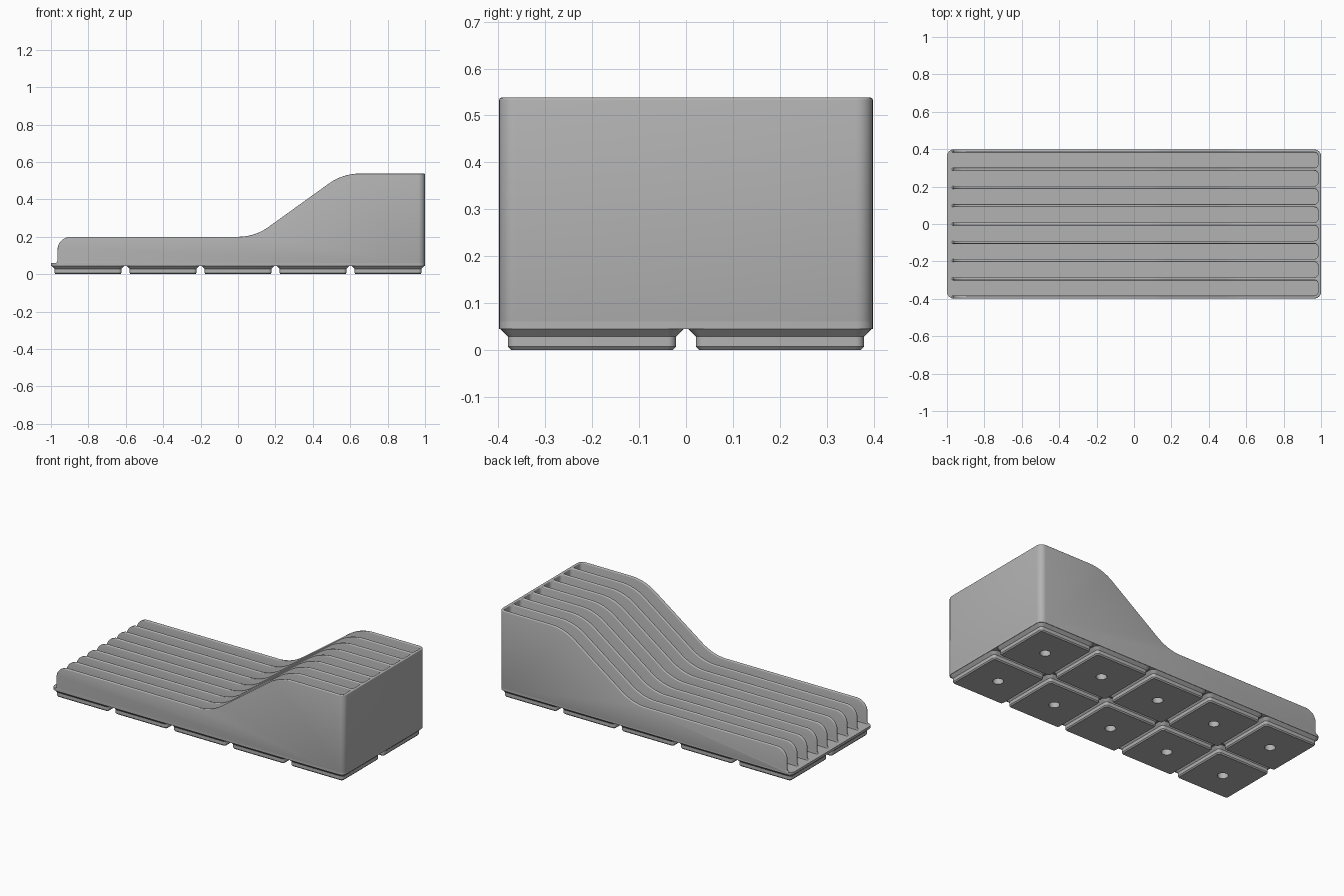
import bpy, bmesh, math

if "Cube" in bpy.data.objects:
    bpy.data.objects.remove(bpy.data.objects["Cube"])

X, Y, TOP = 1.0, 0.3986, 0.538      # half length, half width, height
FLOOR, BASE = 0.06, 0.045           # slot floor, top of the feet
WALL, CORNER, PITCH = 0.016, 0.036, 0.401

grey = bpy.data.materials.new("plain grey")
grey.diffuse_color = (0.45, 0.45, 0.45, 1)
grey.use_nodes = True
grey.node_tree.nodes["Principled BSDF"].inputs["Base Color"].default_value = grey.diffuse_color


def arc(cx, cy, r, a0, a1, n=6):
    """Points on an arc, angles in degrees."""
    angles = [math.radians(a0 + (a1 - a0) * i / n) for i in range(n + 1)]
    return [(cx + r * math.cos(a), cy + r * math.sin(a)) for a in angles]


def rounded_rect(hx, hy, r):
    pts = []
    for k, (sx, sy) in enumerate([(1, 1), (-1, 1), (-1, -1), (1, -1)]):
        pts += arc(sx * (hx - r), sy * (hy - r), r, 90 * k, 90 * k + 90)
    return pts


def circle(r, n=28):
    return [(r * math.cos(math.tau * (i + 0.5) / n),
             r * math.sin(math.tau * (i + 0.5) / n)) for i in range(n)]


def loft(name, rings):
    """Closed solid through rings of equal point count: lists of 3D points."""
    bm = bmesh.new()
    loops = [[bm.verts.new(p) for p in ring] for ring in rings]
    n = len(loops[0])
    for a, b in zip(loops, loops[1:]):
        for i in range(n):
            j = (i + 1) % n
            bm.faces.new((a[i], a[j], b[j], b[i]))
    bm.faces.new(loops[0][::-1])
    bm.faces.new(loops[-1])
    bmesh.ops.recalc_face_normals(bm, faces=bm.faces)
    mesh = bpy.data.meshes.new(name)
    bm.to_mesh(mesh)
    bm.free()
    mesh.materials.append(grey)
    obj = bpy.data.objects.new(name, mesh)
    bpy.context.collection.objects.link(obj)
    return obj


def at_z(pts, z):
    return [(x, y, z) for x, y in pts]


def finish(obj):
    """Apply modifiers and smooth the rounded edges."""
    bpy.ops.object.select_all(action='DESELECT')
    obj.select_set(True)
    bpy.context.view_layer.objects.active = obj
    bpy.ops.object.convert(target='MESH')
    bpy.ops.object.shade_smooth_by_angle(angle=math.radians(35))


# Feet: chamfered square pads, each with a round hole beneath
for i in range(5):
    for j in range(2):
        rings = [at_z(rounded_rect(h, h, r), z) for h, r, z in
                 [(0.197, 0.035, BASE + 0.001), (0.179, 0.017, 0.028),
                  (0.179, 0.017, 0.007), (0.173, 0.012, 0)]]
        rings += [at_z(circle(0.03), 0), at_z(circle(0.03), 0.035)]
        foot = loft("foot", rings)
        foot.location = ((i - 2) * PITCH, (j - 0.5) * PITCH, 0)
        finish(foot)

# Floor slab
plan = rounded_rect(X, Y, CORNER)
finish(loft("floor", [at_z(plan, BASE), at_z(plan, FLOOR)]))

# Comb plan: end wall with nine parallel dividers, slots open to the left
left = -0.99
comb = [(left, -Y)]
comb += arc(X - CORNER, -Y + CORNER, CORNER, -90, 0)
comb += arc(X - CORNER, Y - CORNER, CORNER, 0, 90)
comb.append((left, Y))
step, rs = (2 * Y - WALL) / 8, 0.02
for k in range(8):
    hi = Y - WALL - k * step
    lo = hi - step + WALL
    cx = X - WALL - rs
    comb.append((left, hi))
    comb += arc(cx, hi - rs, rs, 90, 0) + arc(cx, lo + rs, rs, 0, -90)
    comb.append((left, lo))
walls = loft("dividers_and_end_wall", [at_z(comb, 0.04), at_z(comb, 0.7)])

# Side profile: low shelf, curved ramp, high end
slope, R = 35, 0.28
side = [(-0.977, 0.05)]
side += arc(-0.977, FLOOR + 0.012, 0.012, -90, 0, 4)
side += arc(-0.895, 0.13, 0.07, 180, 90, 8)
side += arc(0, 0.2 + R, R, -90, -90 + slope, 8)
side += arc(0.65, TOP - R, R, 90 + slope, 90, 8)
side += [(1.1, TOP), (1.1, 0.05)]
cutter = loft("profile_helper", [[(x, y, z) for x, z in side] for y in (-0.5, 0.5)])
cutter.hide_render = True

trim = walls.modifiers.new("trim", 'BOOLEAN')
trim.operation, trim.solver, trim.object = 'INTERSECT', 'EXACT', cutter
rim = walls.modifiers.new("rim", 'BEVEL')
rim.width, rim.segments = 0.005, 3
rim.limit_method, rim.angle_limit = 'ANGLE', math.radians(50)
rim.use_clamp_overlap = False
finish(walls)
bpy.data.objects.remove(cutter)
